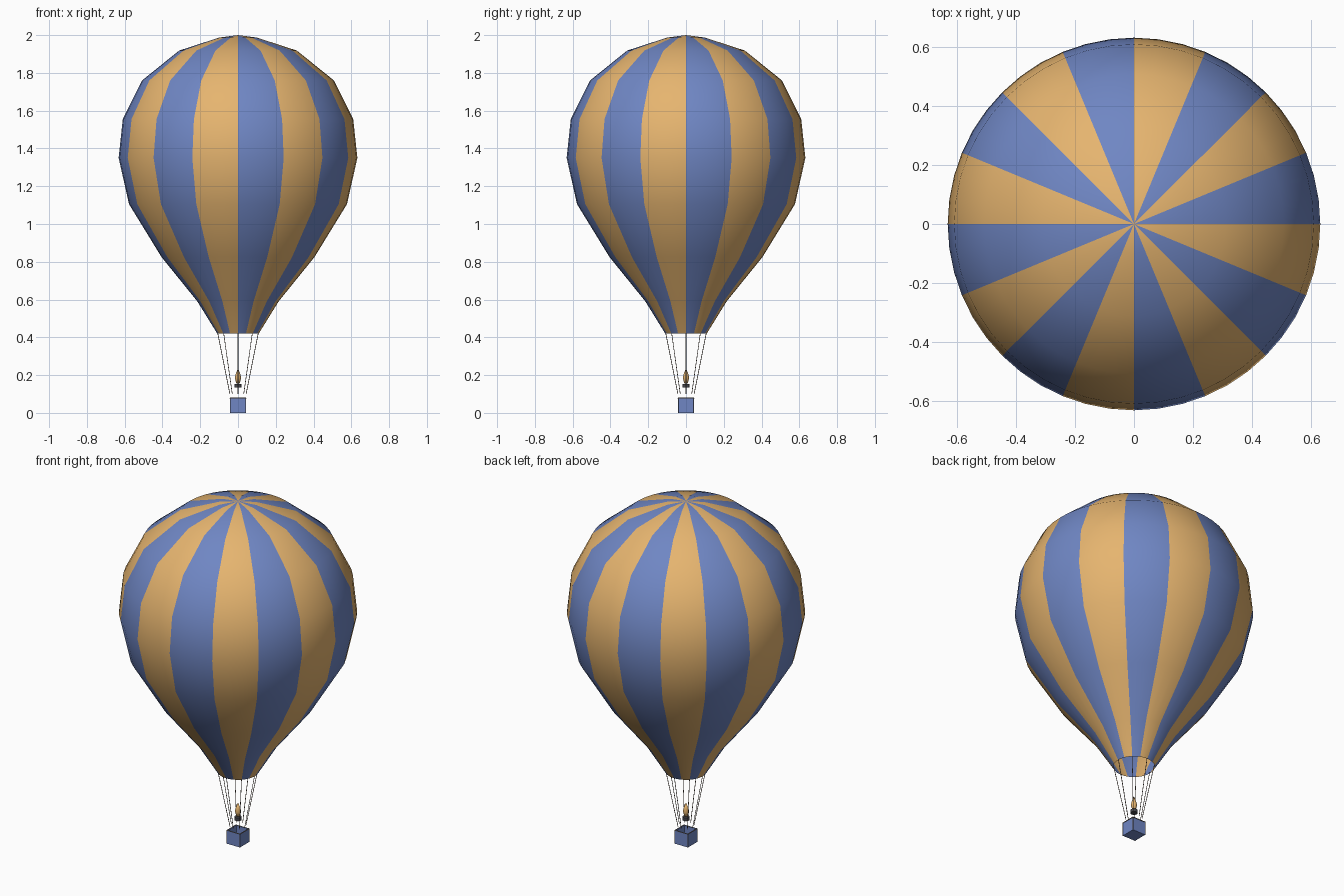
import bpy, bmesh, math
from mathutils import Vector

if "Cube" in bpy.data.objects:
    bpy.data.objects.remove(bpy.data.objects["Cube"])


def mat(name, rgb):
    m = bpy.data.materials.new(name)
    m.diffuse_color = (*rgb, 1)
    m.use_nodes = True
    m.node_tree.nodes["Principled BSDF"].inputs["Base Color"].default_value = m.diffuse_color
    return m


BLUE = mat("blue_cloth", (0.16, 0.24, 0.55))
GOLD = mat("gold_cloth", (0.79, 0.46, 0.16))
DARK = mat("dark_metal", (0.06, 0.06, 0.07))
ROPE = mat("rope", (0.16, 0.12, 0.09))


def make(name, bm, mats, smooth=False):
    me = bpy.data.meshes.new(name)
    bm.to_mesh(me)
    bm.free()
    for m in mats:
        me.materials.append(m)
    for p in me.polygons:
        p.use_smooth = smooth
    ob = bpy.data.objects.new(name, me)
    bpy.context.collection.objects.link(ob)
    return ob


def lathe(name, profile, n, mats, smooth, per_stripe=0):
    """Revolve an (r, z) profile listed bottom to top; r = 0 gives a pole."""
    bm = bmesh.new()
    rings = []
    for r, z in profile:
        count = n if r else 1
        rings.append([bm.verts.new((r * math.cos(math.tau * i / n),
                                    r * math.sin(math.tau * i / n), z))
                      for i in range(count)])
    for a, b in zip(rings, rings[1:]):
        for i in range(n):
            j = (i + 1) % n
            vs = [a[i % len(a)], a[j % len(a)], b[j % len(b)], b[i % len(b)]]
            f = bm.faces.new(list(dict.fromkeys(vs)))
            if per_stripe:
                f.material_index = (i // per_stripe) % 2
    return make(name, bm, mats, smooth)


def add_box(bm, size, centre):
    vs = bmesh.ops.create_cube(bm, size=1)["verts"]
    bmesh.ops.scale(bm, vec=size, verts=vs)
    bmesh.ops.translate(bm, vec=centre, verts=vs)


def add_rod(bm, a, b, r, n=6):
    a, b = Vector(a), Vector(b)
    d = b - a
    vs = bmesh.ops.create_cone(bm, cap_ends=True, segments=n, radius1=r,
                               radius2=r, depth=d.length)["verts"]
    bmesh.ops.rotate(bm, verts=vs, matrix=d.to_track_quat('Z', 'Y').to_matrix())
    bmesh.ops.translate(bm, vec=(a + b) / 2, verts=vs)


# Striped envelope, open at the mouth: 16 gores
lathe("envelope", [(0.11, 0.42), (0.215, 0.59), (0.405, 0.825), (0.577, 1.105),
                   (0.632, 1.35), (0.61, 1.555), (0.508, 1.76), (0.312, 1.918),
                   (0.10, 1.987), (0, 2.0)], 48, [BLUE, GOLD], True, 3)

# Eight suspension ropes
bm = bmesh.new()
for k in range(8):
    c, s = math.cos(k * math.pi / 4), math.sin(k * math.pi / 4)
    add_rod(bm, (0.043 * c, 0.043 * s, 0.10), (0.108 * c, 0.108 * s, 0.425), 0.0017)
make("ropes", bm, [ROPE])

# Open basket with thin walls
H, T, W = 0.078, 0.005, 0.084
bm = bmesh.new()
add_box(bm, (W, W, T), (0, 0, T / 2))
for sgn in (-1, 1):
    o = sgn * (W - T) / 2
    add_box(bm, (T, W, H), (o, 0, H / 2))
    add_box(bm, (W, T, H), (0, o, H / 2))
make("basket", bm, [BLUE])

# Rim and corner posts of the basket
bm = bmesh.new()
e = W / 2
corners = [(-e, -e), (e, -e), (e, e), (-e, e)]
for (x, y), (u, v) in zip(corners, corners[1:] + corners[:1]):
    add_rod(bm, (x, y, 0.078), (u, v, 0.078), 0.0022)
    add_rod(bm, (x, y, 0), (x, y, 0.078), 0.0015)
make("basket_trim", bm, [ROPE])

# Burner and flame
lathe("burner", [(0, 0.135), (0.019, 0.135), (0.019, 0.154), (0, 0.154)],
      12, [DARK], False)
lathe("flame", [(0, 0.154), (0.009, 0.157), (0.017, 0.185), (0.012, 0.205),
                (0, 0.238)], 12, [GOLD], True)
